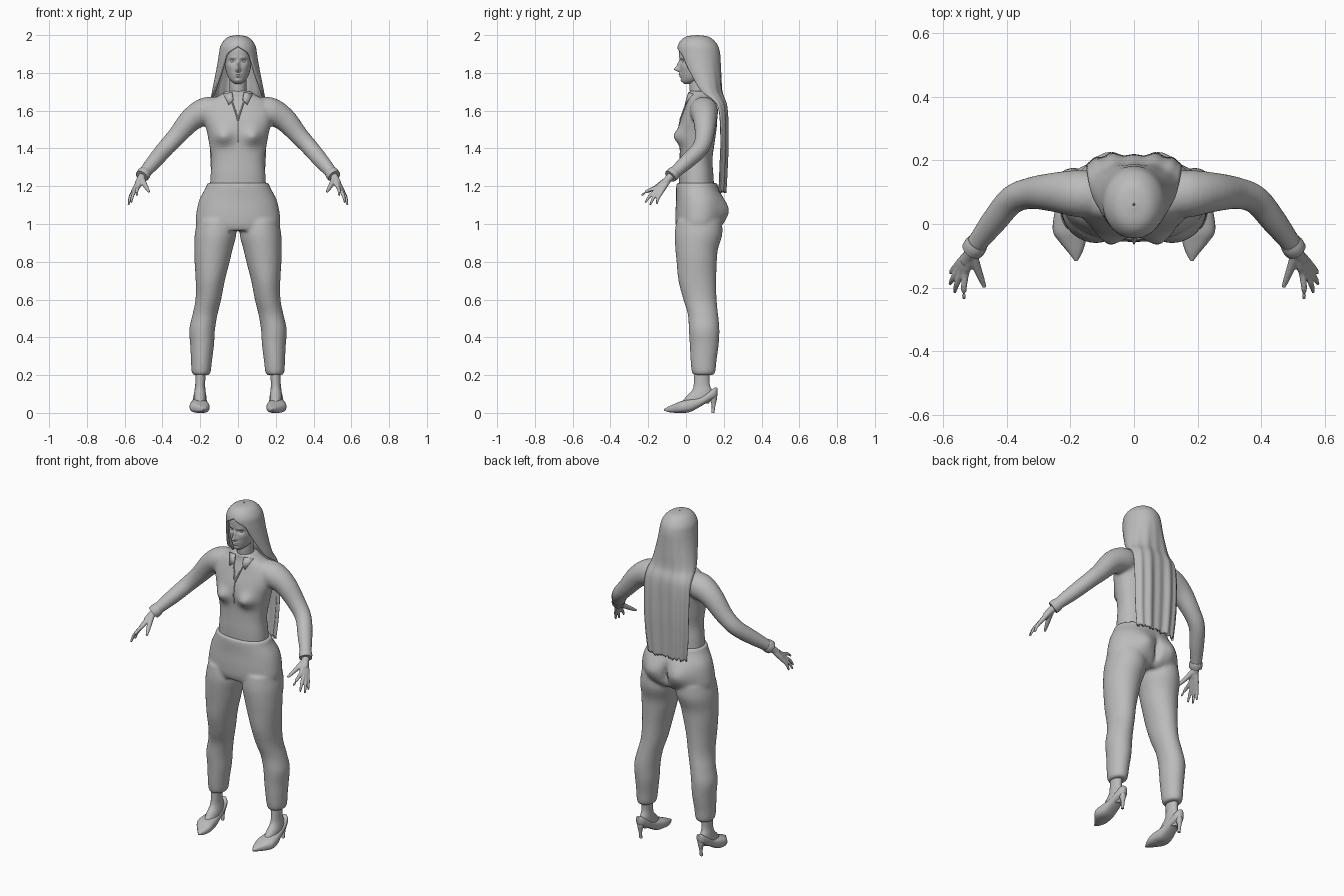
import bpy, bmesh, math, random
from mathutils import Vector

random.seed(4)
cube = bpy.data.objects.get("Cube")
if cube:
    bpy.data.objects.remove(cube)

grey = bpy.data.materials.new("plain_grey")
grey.use_nodes = True
grey.diffuse_color = (.5, .5, .5, 1)
grey.node_tree.nodes["Principled BSDF"].inputs["Base Color"].default_value = (.5, .5, .5, 1)


def spline(rows, steps):
    """Smooth interpolation through rows of equal length."""
    out = []
    last = len(rows) - 1
    for i in range(last):
        a, b, c, d = rows[max(i - 1, 0)], rows[i], rows[i + 1], rows[min(i + 2, last)]
        for k in range(steps):
            t = k / steps
            out.append([q + t * (r - p) / 2 + t * t * (p - 2.5 * q + 2 * r - s / 2)
                        + t ** 3 * (1.5 * (q - r) + (s - p) / 2)
                        for p, q, r, s in zip(a, b, c, d)])
    out.append(list(rows[-1]))
    return out


def skin(bm, rings):
    """Close a list of rings of points into a capped solid."""
    loops = [[bm.verts.new(p) for p in ring] for ring in rings]
    count = len(loops[0])
    faces = [bm.faces.new(loops[0]), bm.faces.new(loops[-1])]
    for lower, upper in zip(loops, loops[1:]):
        for j in range(count):
            k = (j + 1) % count
            faces.append(bm.faces.new((lower[j], lower[k], upper[k], upper[j])))
    bmesh.ops.recalc_face_normals(bm, faces=faces)


def loft(bm, rows, side=1, along="z", power=2, count=32, steps=4, bumps=()):
    """Rows hold: height, centre x, half width, near limit, far limit.
    Bumps hold: facing, x, height, x spread, height spread, amount."""
    rings = []
    for h, cx, w, near, far in spline(rows, steps):
        ring = []
        for j in range(count):
            ang = math.tau * j / count
            c, s = math.cos(ang), math.sin(ang)
            x = cx + w * math.copysign(abs(c) ** (2 / power), c)
            y = (near + far) / 2 + (far - near) / 2 * math.copysign(abs(s) ** (2 / power), s)
            for face, bx, bh, sx, sh, amount in bumps:
                g = math.exp(-((abs(x) - bx) / sx) ** 2 - ((h - bh) / sh) ** 2)
                y += face * amount * g * math.sqrt(max(0, face * s))
            ring.append((side * x, y, h) if along == "z" else (side * x, h, y))
        rings.append(ring)
    skin(bm, rings)


def tube(bm, points, side=1, count=16, steps=4):
    """Round tube through points of x, y, z, radius."""
    path = spline(points, steps)
    centres = [Vector((side * p[0], p[1], p[2])) for p in path]
    rings = []
    for i, centre in enumerate(centres):
        way = (centres[min(i + 1, len(path) - 1)] - centres[max(i - 1, 0)]).normalized()
        u = way.cross(Vector((0, .8, .6))).normalized()
        v = way.cross(u)
        rings.append([centre + path[i][3] * (u * math.cos(math.tau * j / count)
                      + v * math.sin(math.tau * j / count)) for j in range(count)])
    skin(bm, rings)


def finish(name, bm, voxel=0, relax=0, thick=0):
    mesh = bpy.data.meshes.new(name)
    bm.to_mesh(mesh)
    bm.free()
    mesh.materials.append(grey)
    mesh.shade_smooth()
    obj = bpy.data.objects.new(name, mesh)
    bpy.context.collection.objects.link(obj)
    if voxel:
        mod = obj.modifiers.new("blend", "REMESH")
        mod.mode, mod.voxel_size, mod.use_smooth_shade = "VOXEL", voxel, True
    else:
        mesh.set_sharp_from_angle(angle=math.radians(50))
    if relax:
        mod = obj.modifiers.new("relax", "SMOOTH")
        mod.factor, mod.iterations = .5, relax
    if thick:
        mod = obj.modifiers.new("thickness", "SOLIDIFY")
        mod.thickness, mod.offset = thick, -1
    return obj


# Head with nose, eye sockets, brow, lips, chin and cheeks
bm = bmesh.new()
loft(bm, [(1.742, 0, .015, -.01, .03), (1.755, 0, .034, -.021, .07), (1.78, 0, .053, -.027, .12),
          (1.82, 0, .066, -.032, .15), (1.86, 0, .072, -.032, .16), (1.9, 0, .074, -.037, .16),
          (1.94, 0, .068, -.032, .15), (1.97, 0, .045, 0, .12), (1.98, 0, .01, .05, .07)],
     count=128, steps=9, power=2.1,
     bumps=[(-1, 0, 1.818, .011, .012, .029), (-1, 0, 1.842, .009, .02, .016),
            (-1, .03, 1.862, .015, .009, -.011), (-1, .028, 1.881, .018, .006, .004),
            (-1, 0, 1.793, .018, .005, .010), (-1, 0, 1.781, .015, .005, .009),
            (-1, 0, 1.76, .016, .009, .005), (-1, .045, 1.835, .016, .016, .004)])
finish("head", bm)

bm = bmesh.new()
loft(bm, [(1.6, 0, .06, .02, .13), (1.68, 0, .047, .022, .125), (1.73, 0, .044, .018, .12),
          (1.79, 0, .045, .02, .12)])
finish("neck", bm)

# Long hair: one sheet wrapped around the head that opens over the face
bm = bmesh.new()
locks = spline([(2, .004, .06, .004, 180), (1.993, .045, .06, .055, 180),
                (1.975, .072, .06, .085, 180), (1.942, .093, .063, .107, 180),
                (1.9, .101, .068, .113, 144), (1.85, .109, .075, .11, 134),
                (1.78, .122, .09, .1, 125), (1.7, .138, .115, .082, 112),
                (1.62, .149, .17, .052, 92), (1.45, .15, .182, .045, 86),
                (1.3, .145, .177, .045, 84), (1.17, .132, .172, .043, 82)], 6)
columns = 72
ragged = [random.uniform(-.006, .012) for _ in range(columns + 1)]
grid = []
for z, w, mid, depth, reach in locks:
    line = []
    fall = min(1, max(0, (1.9 - z) / .4))
    for j in range(columns + 1):
        ang = math.radians(min(reach, 180)) * (2 * j / columns - 1)
        wave = fall * (.005 * math.cos(13 * ang) - .012 * math.exp(-(ang / .25) ** 2))
        drop = ragged[j] if z < 1.18 else 0
        line.append(bm.verts.new((w * math.sin(ang), mid + (depth + wave) * math.cos(ang), z + drop)))
    grid.append(line)
for a, b in zip(grid, grid[1:]):
    for j in range(columns):
        bm.faces.new((a[j], a[j + 1], b[j + 1], b[j]))
bmesh.ops.remove_doubles(bm, verts=bm.verts, dist=.0002)
finish("hair", bm, thick=.014)

# Blouse: torso, collar stand and sleeves blended together
bm = bmesh.new()
loft(bm, [(1.18, 0, .15, -.035, .15), (1.26, 0, .145, -.037, .145), (1.34, 0, .14, -.034, .14),
          (1.42, 0, .152, -.033, .15), (1.49, 0, .165, -.038, .16), (1.54, 0, .178, -.033, .165),
          (1.6, 0, .185, -.012, .165), (1.65, 0, .155, .006, .155), (1.68, 0, .1, .015, .142),
          (1.705, 0, .062, .016, .132)],
     power=2.3, count=64, steps=6, bumps=[(-1, .082, 1.462, .048, .042, .041)])
for side in (1, -1):
    tube(bm, [(.08, .09, 1.6, .065), (.165, .095, 1.597, .075), (.245, .1, 1.555, .063),
              (.325, .097, 1.465, .05), (.385, .075, 1.4, .045), (.44, .01, 1.335, .041),
              (.49, -.055, 1.277, .033), (.508, -.08, 1.255, .032)], side, count=32)
blouse = finish("blouse", bm, voxel=.009, relax=4)

# Collar flaps and the open neckline, laid on the blouse front
bpy.context.view_layer.update()
chest = blouse.evaluated_get(bpy.context.evaluated_depsgraph_get())


def on_chest(x, z, lift=.002):
    hit, place, normal, _ = chest.ray_cast(Vector((x, -1, z)), Vector((0, 1, 0)))
    return place + normal * lift if hit else Vector((x, .02, z))


for side, word in ((1, "left"), (-1, "right")):
    bm = bmesh.new()
    corners = [(.03, 1.695), (.075, 1.685), (.05, 1.63), (.026, 1.655)]
    face = bm.faces.new([bm.verts.new(on_chest(side * x, z, .009)) for x, z in corners])
    face.normal_update()
    if face.normal.y > 0:
        face.normal_flip()
    finish(word + "_collar_flap", bm, thick=.008)
    bm = bmesh.new()
    seam = [on_chest(side * x, z) for x, z in ((.038, 1.67), (.026, 1.63), (.012, 1.59), (.001, 1.55))]
    tube(bm, [(*p, .004) for p in seam], count=8)
    finish(word + "_neckline", bm)
bm = bmesh.new()
tube(bm, [(*on_chest(0, 1.55 - .03 * i, .0), .003) for i in range(5)], count=8)
finish("placket_seam", bm)

# Trousers: hips and both legs blended together
bm = bmesh.new()
loft(bm, [(.965, 0, .19, -.045, .16), (1, 0, .222, -.055, .19), (1.06, 0, .22, -.056, .2),
          (1.13, 0, .204, -.052, .195), (1.19, 0, .172, -.052, .172), (1.217, 0, .162, -.05, .165)],
     power=2.2, count=64, steps=6,
     bumps=[(1, .09, 1.07, .065, .065, .036), (1, 0, 1.05, .014, .06, -.03)])
for side in (1, -1):
    loft(bm, [(.2, .195, .042, .04, .145), (.22, .195, .051, .03, .156), (.28, .193, .056, .024, .162),
              (.36, .19, .063, .02, .173), (.44, .19, .068, .015, .177), (.52, .175, .066, .01, .17),
              (.6, .157, .068, -.014, .162), (.7, .147, .077, -.04, .16), (.8, .137, .093, -.05, .163),
              (.865, .13, .101, -.056, .169), (.945, .119, .11, -.06, .192),
              (1.02, .115, .1, -.05, .19)], side, count=40)
finish("trousers", bm, voxel=.009, relax=4)

# Limbs that come in pairs
fingers = [("index", (.53, -.157, 1.193), (.535, -.236, 1.15)),
           ("middle", (.543, -.152, 1.181), (.565, -.216, 1.113)),
           ("ring", (.552, -.143, 1.173), (.58, -.19, 1.1)),
           ("little", (.557, -.13, 1.169), (.578, -.155, 1.105))]
for side, word in ((1, "left"), (-1, "right")):
    # Hand: every finger runs from the wrist so the palm fills in
    bm = bmesh.new()
    wrist = Vector((.51, -.084, 1.248))
    tube(bm, [(.49, -.06, 1.272, .022), (*wrist, .021), (.53, -.12, 1.212, .018)], side)
    for _, knuckle, tip in fingers:
        base, end = Vector(knuckle), Vector(tip)
        bend = base.lerp(end, .55) + Vector((.003, -.003, .006))
        tube(bm, [(*wrist, .014), (*wrist.lerp(base, .6), .014), (*base, .011),
                  (*bend, .009), (*end, .005)], side)
    tube(bm, [(*wrist, .015), (.497, -.13, 1.215, .014), (.48, -.175, 1.185, .01),
              (.47, -.2, 1.17, .006)], side)
    finish(word + "_hand", bm, voxel=.004, relax=3)

    # Sleeve cuff
    bm = bmesh.new()
    tube(bm, [(.492, -.058, 1.274, .034), (.5, -.07, 1.264, .037), (.51, -.083, 1.252, .035)], side, 24)
    finish(word + "_cuff", bm)

    # Ankle and instep
    bm = bmesh.new()
    loft(bm, [(.05, .2, .032, -.03, .12), (.085, .201, .033, 0, .14), (.12, .201, .029, .033, .137),
              (.16, .2, .026, .042, .124), (.25, .197, .03, .045, .13)], side)
    finish(word + "_ankle", bm)

    # Pointed shoe with a slim high heel
    bm = bmesh.new()
    loft(bm, [(-.117, .182, .004, .012, .02), (-.09, .185, .022, .004, .035),
              (-.055, .194, .042, 0, .05), (-.025, .203, .052, 0, .062), (.02, .205, .048, .004, .072),
              (.07, .203, .039, .03, .083), (.12, .202, .034, .06, .112),
              (.152, .202, .025, .078, .134), (.166, .202, .01, .09, .132)],
         side, along="y", power=2.6)
    finish(word + "_shoe", bm)
    bm = bmesh.new()
    loft(bm, [(0, .202, .009, .134, .15), (.04, .202, .01, .136, .156),
              (.07, .202, .017, .126, .163), (.095, .202, .022, .115, .164)], side, count=16)
    finish(word + "_heel", bm)

    # Eye
    bm = bmesh.new()
    bmesh.ops.create_uvsphere(bm, u_segments=20, v_segments=12, radius=.012)
    bmesh.ops.translate(bm, vec=(side * .03, -.007, 1.862), verts=bm.verts)
    finish(word + "_eye", bm)
